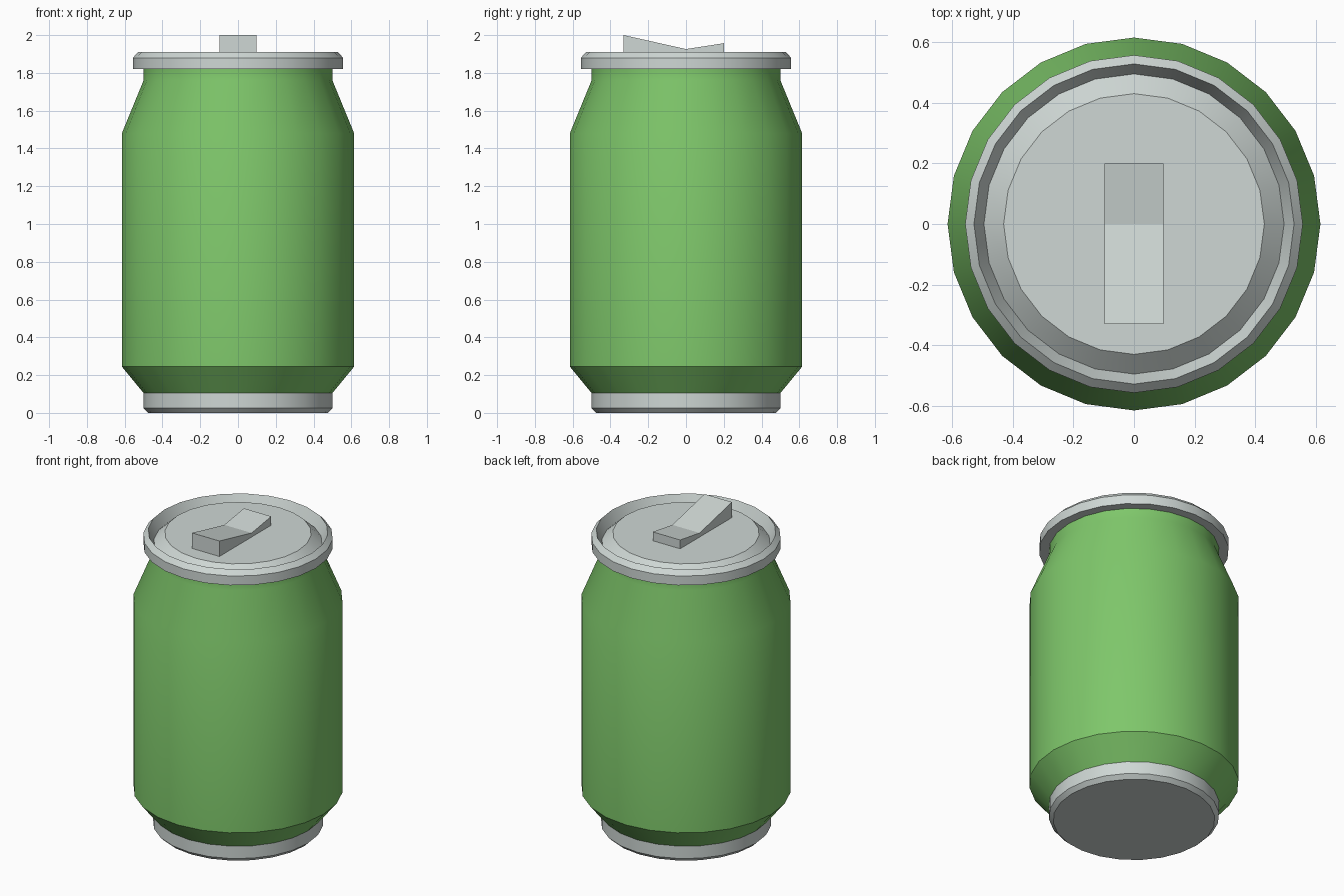
import bpy, bmesh, math

if "Cube" in bpy.data.objects:
    bpy.data.objects.remove(bpy.data.objects["Cube"])

SIDES = 24


def material(name, rgb):
    m = bpy.data.materials.new(name)
    m.diffuse_color = (*rgb, 1)
    m.use_nodes = True
    m.node_tree.nodes["Principled BSDF"].inputs["Base Color"].default_value = m.diffuse_color
    return m


green = material("green paint", (0.21, 0.57, 0.145))
metal = material("light grey metal", (0.62, 0.68, 0.66))


def finish(bm, name, mat, smooth):
    me = bpy.data.meshes.new(name)
    bm.to_mesh(me)
    bm.free()
    ob = bpy.data.objects.new(name, me)
    bpy.context.collection.objects.link(ob)
    me.materials.append(mat)
    if smooth:
        bpy.ops.object.select_all(action='DESELECT')
        ob.select_set(True)
        bpy.context.view_layer.objects.active = ob
        bpy.ops.object.shade_smooth_by_angle(angle=math.radians(30))
    return ob


def lathe(name, profile, mat, cap_start=False, cap_end=False):
    """Spin (radius, height) points, listed from bottom to top, about z."""
    bm = bmesh.new()
    rings = []
    for r, z in profile:
        rings.append([bm.verts.new((r * math.cos(2 * math.pi * i / SIDES),
                                    r * math.sin(2 * math.pi * i / SIDES), z))
                      for i in range(SIDES)])
    for a, b in zip(rings, rings[1:]):
        for i in range(SIDES):
            j = (i + 1) % SIDES
            bm.faces.new((a[i], a[j], b[j], b[i]))
    if cap_start:
        bm.faces.new(rings[0][::-1])
    if cap_end:
        bm.faces.new(rings[-1])
    return finish(bm, name, mat, True)


# Painted body with lower chamfer, shoulder and neck
lathe("can_body", [(0.5, 0.105), (0.615, 0.245), (0.615, 1.48),
                   (0.5, 1.76), (0.5, 1.82)], green)

# Metal foot with flat underside
lathe("can_base", [(0.475, 0), (0.5, 0.025), (0.5, 0.105)], metal, cap_start=True)

# Lid: underside, rim, groove and raised centre
lathe("can_lid", [(0.5, 1.82), (0.557, 1.82), (0.557, 1.88), (0.528, 1.91),
                  (0.495, 1.84), (0.43, 1.9)], metal, cap_end=True)

# Pull tab: bent side profile (y, z) extruded across x
bm = bmesh.new()
side = [(-0.33, 1.9), (0, 1.9), (0.2, 1.9), (0.2, 1.957), (0, 1.926), (-0.33, 2.0)]
left, right = ([bm.verts.new((x, y, z)) for y, z in side] for x in (-0.098, 0.098))
for i in range(len(side)):
    j = (i + 1) % len(side)
    bm.faces.new((left[i], left[j], right[j], right[i]))
for v in (left, right):
    bm.faces.new((v[0], v[1], v[4], v[5]))
    bm.faces.new((v[1], v[2], v[3], v[4]))
bmesh.ops.recalc_face_normals(bm, faces=bm.faces)
finish(bm, "pull_tab", metal, False)
